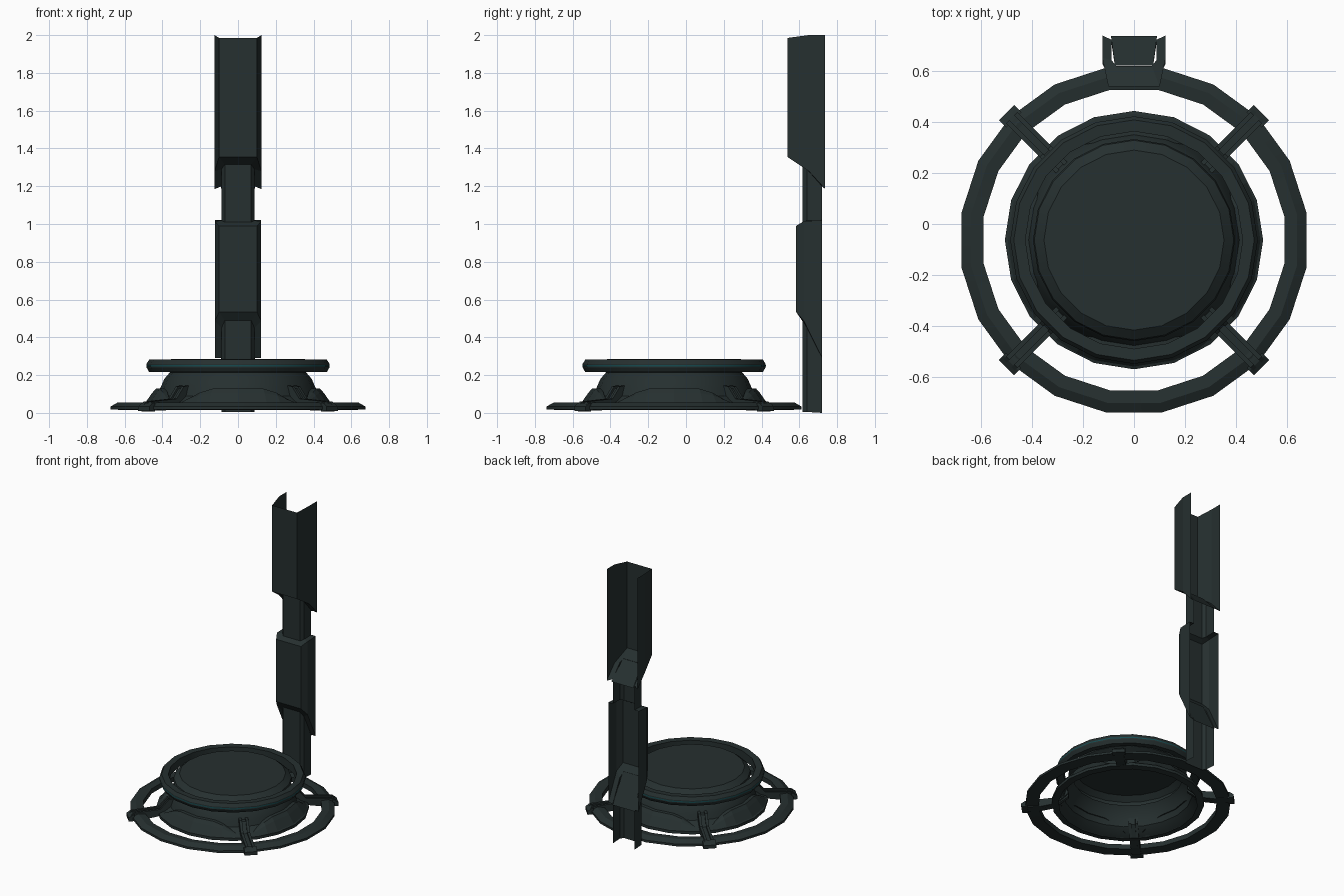
import bpy, bmesh, math
from mathutils import Vector, Matrix

if "Cube" in bpy.data.objects:
    bpy.data.objects.remove(bpy.data.objects["Cube"])

CY = -0.063  # centre of the round base in y


def material(name, rgb):
    m = bpy.data.materials.new(name)
    m.diffuse_color = (*rgb, 1)
    m.use_nodes = True
    m.node_tree.nodes["Principled BSDF"].inputs["Base Color"].default_value = m.diffuse_color
    return m


DARK = material("dark_green_grey", (0.019, 0.029, 0.029))
TEAL = material("dim_teal", (0.008, 0.07, 0.08))


def finish(name, bm, mat, smooth=None, recalc=True):
    if recalc:
        bmesh.ops.recalc_face_normals(bm, faces=bm.faces[:])
    me = bpy.data.meshes.new(name)
    bm.to_mesh(me)
    bm.free()
    me.materials.append(mat)
    ob = bpy.data.objects.new(name, me)
    bpy.context.collection.objects.link(ob)
    if smooth:
        bpy.ops.object.select_all(action='DESELECT')
        ob.select_set(True)
        bpy.context.view_layer.objects.active = ob
        bpy.ops.object.shade_smooth_by_angle(angle=math.radians(smooth))
    return ob


def loft(bm, loops, wrap=False):
    """Bridge point loops of equal length with quads."""
    rows = [[bm.verts.new(p) for p in loop] for loop in loops]
    n = len(rows[0])
    for a, b in zip(rows, rows[1:]):
        for i in range(n if wrap else n - 1):
            j = (i + 1) % n
            bm.faces.new((a[i], a[j], b[j], b[i]))
    return rows


def polar(r, deg, z):
    a = math.radians(deg)
    return (r * math.cos(a), CY + r * math.sin(a), z)


def lathe(name, profile, mat, phase=0, sides=20, closed=False, cap=False, smooth=25):
    bm = bmesh.new()
    prof = profile + profile[:1] if closed else profile
    rows = loft(bm, [[polar(r, phase + 360 * i / sides, z) for i in range(sides)]
                     for r, z in prof], True)
    if cap:
        bm.faces.new(rows[-1])
    bmesh.ops.remove_doubles(bm, verts=bm.verts[:], dist=1e-5)
    return finish(name, bm, mat, smooth)


# Outer floor ring
lathe("floor_ring", [(0.595, 0.015), (0.683, 0.018), (0.683, 0.034), (0.645, 0.055), (0.595, 0.05)],
      DARK, phase=9, closed=True)

# Hollow domed body with a flat top plate
lathe("pad_body", [(0.46, 0.02), (0.505, 0.025), (0.505, 0.045), (0.465, 0.06), (0.425, 0.09),
                   (0.412, 0.13), (0.39, 0.18), (0.36, 0.215), (0.395, 0.235), (0.39, 0.255),
                   (0.352, 0.286)], DARK, cap=True)

# Floating upper ring and its thin light line
lathe("upper_ring", [(0.425, 0.22), (0.47, 0.216), (0.484, 0.24), (0.484, 0.26), (0.47, 0.282), (0.425, 0.28)],
      DARK, closed=True)
lathe("light_line", [(0.4855, 0.246), (0.4855, 0.254)], TEAL)

# Raised skirt panels on four sides
for k, side in enumerate(("right", "back", "left", "front")):
    bm = bmesh.new()
    loops = []
    for a, h in ((-38, 0.0), (-27, 0.7), (-18, 1.0), (0, 1.0), (18, 1.0), (27, 0.7), (38, 0.0)):
        d = 90 * k + a
        loops.append([polar(0.495, d, 0.048), polar(0.475 - 0.02 * h, d, 0.06 + 0.045 * h),
                      polar(0.465 - 0.03 * h, d, 0.06 + 0.068 * h), polar(0.455 - 0.05 * h, d, 0.06 + 0.07 * h)])
    loft(bm, loops)
    finish(side + "_skirt_panel", bm, DARK)


# Diagonal braces: (radius, height) outlines extruded sideways
def slab(bm, outline, offset, width, deg):
    rot = Matrix.Rotation(math.radians(deg), 4, 'Z')
    sides = []
    for s in (-1, 1):
        sides.append([Vector((0, CY, 0)) + rot @ Vector((r, offset + s * width / 2, z)) for r, z in outline])
    rows = loft(bm, sides, True)
    bm.faces.new(rows[0])
    bm.faces.new(rows[1])


RAIL = [(0.40, 0.145), (0.435, 0.14), (0.49, 0.075), (0.60, 0.066), (0.675, 0.06), (0.70, 0.035),
        (0.70, 0.012), (0.58, 0.012), (0.48, 0.03), (0.40, 0.10)]
CORE = [(r - 0.006, z - 0.01 if z > 0.03 else z) for r, z in RAIL]
CLAMP = [(0.665, 0.008), (0.705, 0.01), (0.705, 0.034), (0.68, 0.052), (0.665, 0.055)]
for k in range(4):
    deg = 45 + 90 * k
    bm = bmesh.new()
    for off in (-0.022, 0.022):
        slab(bm, RAIL, off, 0.018, deg)
    slab(bm, CORE, 0, 0.028, deg)
    slab(bm, CLAMP, 0, 0.085, deg)
    finish("brace_%d" % (k + 1), bm, DARK)


# Rear post: open-backed channel lofted through narrow and wide sections
def section(front_w, front_y, side_w, mid_y, back_y, zf, zm, zb):
    half = [(side_w, back_y, zb), (side_w, mid_y, zm), (front_w, front_y, zf)]
    return [(-x, y, z) for x, y, z in half] + half[::-1]


def narrow(zf, zm, zb):
    return section(0.07, 0.617, 0.087, 0.64, 0.72, zf, zm, zb)


def lower(zf, zm, zb):
    return section(0.10, 0.583, 0.123, 0.625, 0.721, zf, zm, zb)


def upper(zf, zm, zb):
    return section(0.10, 0.537, 0.124, 0.65, 0.737, zf, zm, zb)


bm = bmesh.new()
loft(bm, [narrow(0.005, 0.005, 0), narrow(0.49, 0.45, 0.29), lower(0.535, 0.485, 0.29),
          lower(0.99, 1.015, 1.02), narrow(1.01, 1.018, 1.02), narrow(1.315, 1.29, 1.20),
          upper(1.355, 1.28, 1.185), upper(1.985, 2.0, 2.0)])
finish("rear_post", bm, DARK)

# Sloped plates closing the channel behind each shell
for name, top, bottom in (("lower_slope_plate", (0.62, 0.49), (0.72, 0.28)),
                          ("upper_slope_plate", (0.62, 1.315), (0.735, 1.187))):
    bm = bmesh.new()
    loft(bm, [[(x * 0.075, top[0], top[1]) for x in (1, -1)],
              [(x * 0.09, bottom[0], bottom[1]) for x in (1, -1)]])
    finish(name, bm, DARK)
